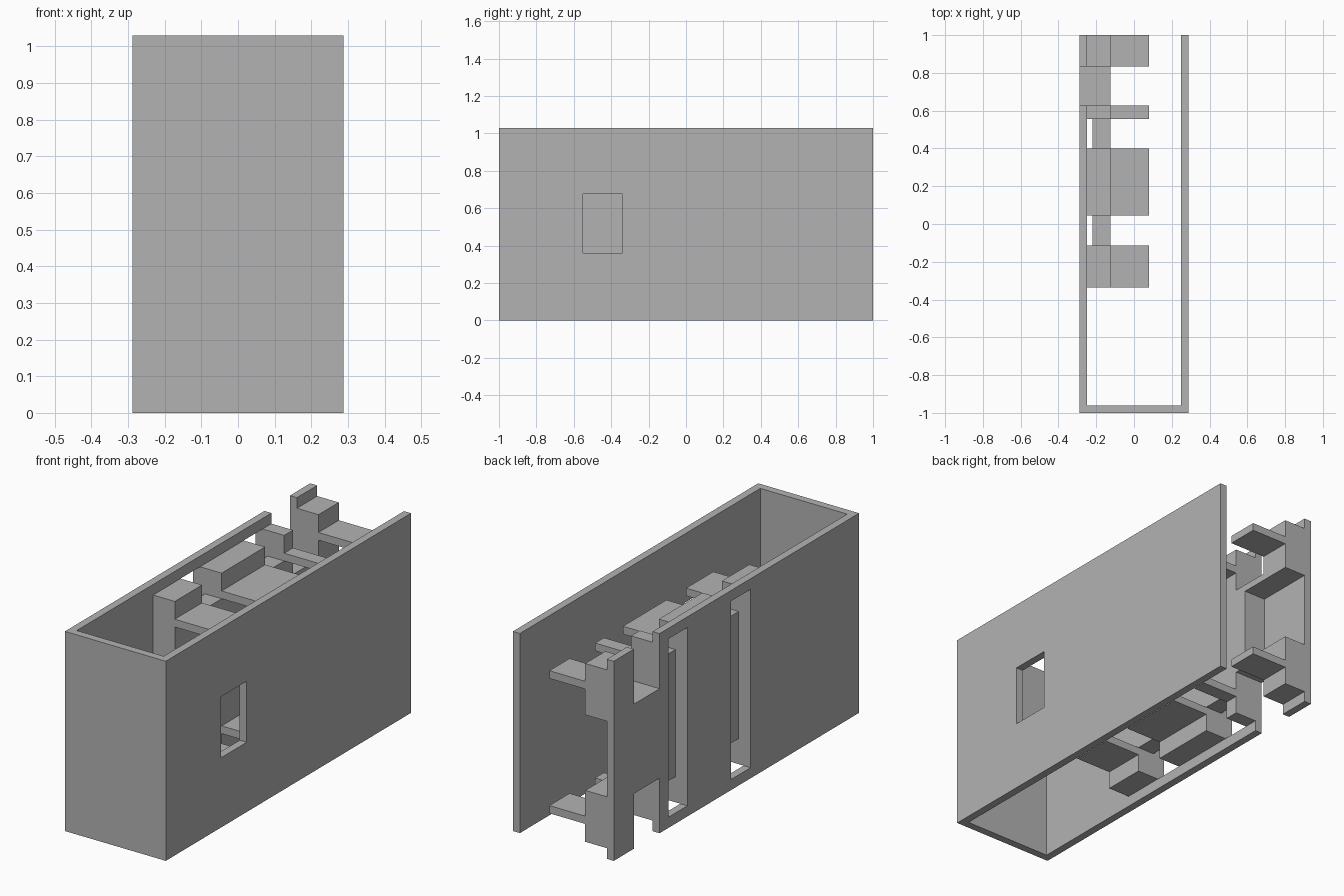
import bpy, bmesh

if "Cube" in bpy.data.objects:
    bpy.data.objects.remove(bpy.data.objects["Cube"])

H = 1.03            # overall height
MID = H / 2         # everything mirrors about this height

grey = bpy.data.materials.new("plain grey")
grey.diffuse_color = (0.45, 0.45, 0.45, 1)
grey.use_nodes = True
grey.node_tree.nodes["Principled BSDF"].inputs["Base Color"].default_value = grey.diffuse_color


def box(name, x0, x1, y0, y1, z0, z1):
    """Axis-aligned box given by its limits."""
    bm = bmesh.new()
    bmesh.ops.create_cube(bm, size=1)
    for v in bm.verts:
        v.co = (x1 if v.co.x > 0 else x0,
                y1 if v.co.y > 0 else y0,
                z1 if v.co.z > 0 else z0)
    mesh = bpy.data.meshes.new(name)
    bm.to_mesh(mesh)
    bm.free()
    mesh.materials.append(grey)
    ob = bpy.data.objects.new(name, mesh)
    bpy.context.collection.objects.link(ob)
    return ob


def cut(target, *limits):
    """Subtract a box from the target."""
    cutter = box("cutter", *limits)
    mod = target.modifiers.new("cut", 'BOOLEAN')
    mod.operation = 'DIFFERENCE'
    mod.solver = 'EXACT'
    mod.object = cutter
    cutter.hide_render = True
    cutter.hide_set(True)
    cutter.display_type = 'WIRE'


# x positions: outer wall, inner wall, post face, shelf tip
XO, XI, XP, XS = -0.288, -0.248, -0.125, 0.08

# Front wall, and right wall with its window
box("front_wall", XI, 0.248, -1, -0.96, 0, H)
right_wall = box("right_wall", 0.248, 0.288, -1, 1, 0, H)
cut(right_wall, 0.2, 0.33, -0.55, -0.34, 0.36, 0.675)

# Left wall: two tall slots, and notches above and below the rear bridge
left_wall = box("left_wall", XO, XI, -1, 1, 0, H)
for y0, y1 in ((-0.115, 0.045), (0.4, 0.555)):
    cut(left_wall, -0.33, -0.2, y0, y1, 0.055, H - 0.055)
for z0, z1 in ((-0.1, 0.284), (H - 0.284, H + 0.1)):
    cut(left_wall, -0.33, -0.2, 0.627, 0.835, z0, z1)

# Posts on the inside of the left wall, each with an upper and lower shelf
for y0, y1 in ((-0.337, -0.115), (0.045, 0.4), (0.555, 0.627)):
    box("post", XI, XP, y0, y1, 0.055, H - 0.055)
for y0, y1 in ((-0.337, -0.115), (0.045, 0.4), (0.555, 0.627), (0.835, 1)):
    box("lower_shelf", XP, XS, y0, y1, 0.147, 0.187)
    box("upper_shelf", XP, XS, y0, y1, H - 0.187, H - 0.147)

# Recessed panels behind the slots
for y0, y1 in ((-0.115, 0.045), (0.4, 0.555)):
    box("slot_panel", -0.22, XP, y0, y1, 0.187, H - 0.187)

# Rear bridge with a pocket open to the back, and the rear post halves
box("bridge_core", XI, XP, 0.627, 0.695, 0.284, H - 0.284)
for s in (-1, 1):
    a, b, c = (MID + s * d for d in (0.195, MID - 0.284, MID - 0.055))
    box("bridge_rail", XI, XP, 0.695, 0.835, min(a, b), max(a, b))
    box("rear_post", XI, XP, 0.835, 1, min(a, c), max(a, c))
